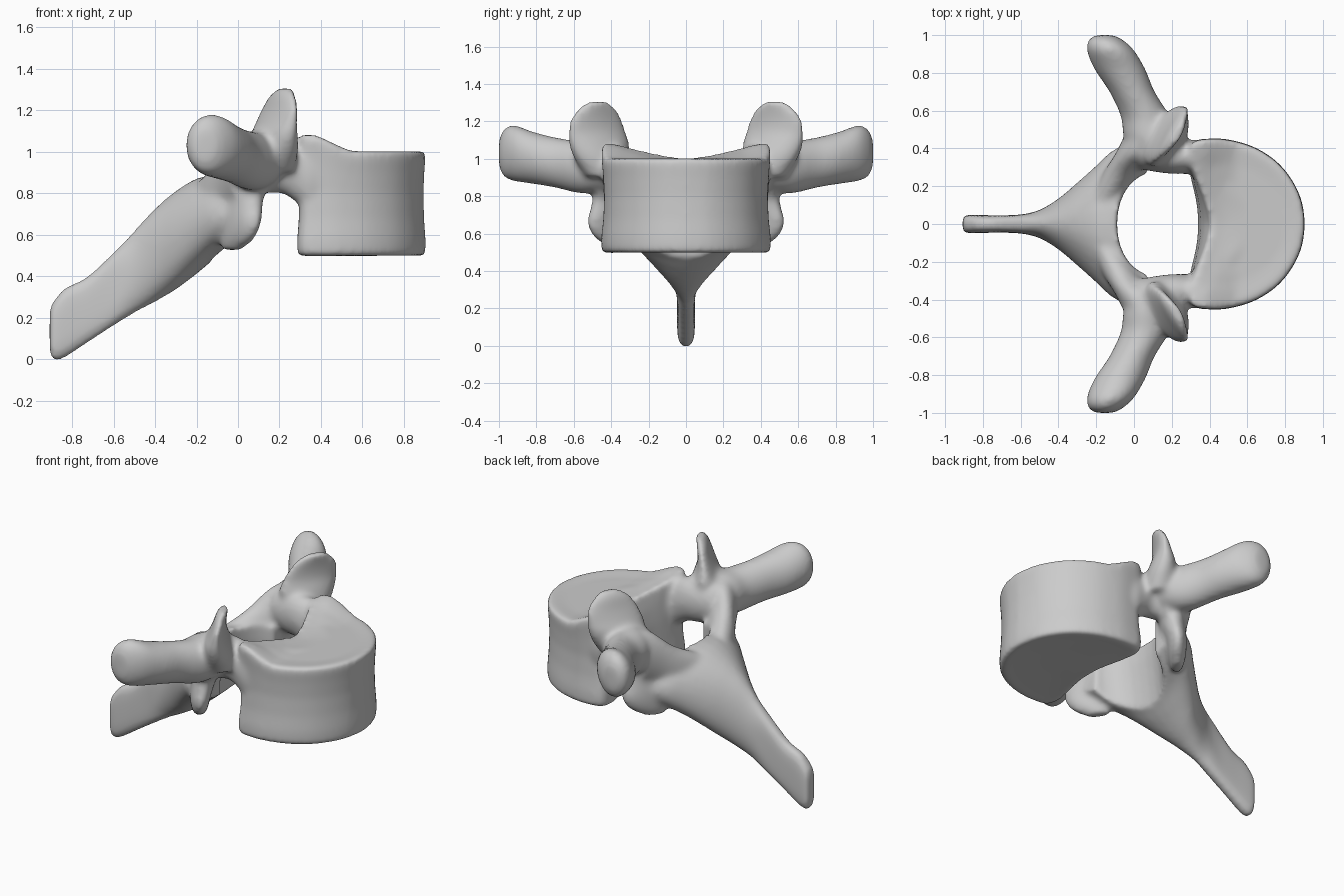
import bpy, bmesh
from math import cos, sin, pi, copysign
from mathutils import Vector as V

if "Cube" in bpy.data.objects:
    bpy.data.objects.remove(bpy.data.objects["Cube"])

N = 28


def ring(c, u, v, p=1):
    """Elliptical section about c with half-axes u and v; p < 1 squares it off."""
    c, u, v = V(c), V(u), V(v)

    def f(a):
        return copysign(abs(a) ** p, a)
    return [c + u * f(cos(2 * pi * i / N)) + v * f(sin(2 * pi * i / N)) for i in range(N)]


def refine(rings, steps):
    """Catmull-Rom interpolation between sections."""
    out = []
    for i in range(len(rings) - 1):
        quad = [rings[min(max(i + k, 0), len(rings) - 1)] for k in (-1, 0, 1, 2)]
        for s in range(steps):
            t = s / steps
            out.append([b + 0.5 * t * ((c - a) + t * ((2 * a - 5 * b + 4 * c - d)
                        + t * (3 * b - a - 3 * c + d))) for a, b, c, d in zip(*quad)])
    return out + [rings[-1]]


def loft(bm, rings, steps=5, sides=(1,)):
    """Skin the sections and cap the ends, once per side of the y plane."""
    if steps > 1:
        rings = refine(rings, steps)
    for s in sides:
        rows = [[bm.verts.new((p.x, p.y * s, p.z)) for p in r] for r in rings]
        n = len(rows[0])
        faces = [bm.faces.new((a[i], a[(i + 1) % n], b[(i + 1) % n], b[i]))
                 for a, b in zip(rows, rows[1:]) for i in range(n)]
        for r in (rows[0], rows[-1]):
            faces += bmesh.ops.triangulate(bm, faces=[bm.faces.new(r)])['faces']
        bmesh.ops.recalc_face_normals(bm, faces=faces)


def to_object(bm, name):
    mesh = bpy.data.meshes.new(name)
    bm.to_mesh(mesh)
    bm.free()
    ob = bpy.data.objects.new(name, mesh)
    bpy.context.collection.objects.link(ob)
    return ob


BOTH = (1, -1)
bm = bmesh.new()

# Vertebral body: kidney outline, waisted, with raised rear corners on top
half = [(.905, 0), (.888, .12), (.835, .235), (.75, .335), (.63, .41), (.5, .447),
        (.4, .452), (.31, .435), (.285, .36), (.3, .25), (.33, .12), (.34, 0)]
outline = half + [(x, -y) for x, y in half[-2::-1]]
outline = [r[0] for r in refine([[V((x, y, 0))] for x, y in outline], 4)][:-1]


def body_point(p, z, s, k):
    x, y = .6 + (p.x - .6) * s, p.y * s
    if p.x < .36:
        x += .06 * k * max(0, 1 - abs(y) / .4)
    return V((x, y, z + k * min(.08, max(0, .54 - x) * .48) * min(1, abs(y) / .4) ** 1.3))


levels = [(.505, .3, 0), (.5, .8, 0), (.495, .96, 0), (.51, 1, 0), (.58, 1, 0), (.68, .975, 0),
          (.8, .965, .1), (.9, .98, .5), (.975, 1, 1), (1.005, .985, 1), (1.0, .85, 1),
          (.995, .7, 1), (.995, .5, 1), (.995, .2, 1)]
loft(bm, [[body_point(p, *lv) for p in outline] for lv in levels], 1)

# Spinous process widening into the laminae: x, bottom, top, half width
spine = [(-.908, .03, .24, .042), (-.885, -.008, .285, .048), (-.83, .01, .345, .048),
         (-.73, .075, .395, .046), (-.6, .16, .515, .05), (-.5, .22, .62, .075),
         (-.4, .275, .725, .135), (-.3, .335, .81, .22), (-.2, .41, .87, .31),
         (-.12, .475, .885, .385), (-.03, .52, .89, .43), (.07, .59, .89, .44)]
loft(bm, [ring((x, 0, (b + t) / 2), (0, w, 0), (0, 0, (t - b) / 2), .6 if x < -.55 else 1)
          for x, b, t, w in spine])

# Upper laminae joining the arch to the transverse roots: x, y, z, half depth, half height
loft(bm, [ring((x, y, z), (w, 0, 0), (0, 0, h)) for x, y, z, w, h in
          [(.06, .47, .92, .11, .17), (.01, .37, .87, .11, .19), (-.07, .26, .79, .1, .16),
           (-.15, .12, .73, .09, .14)]], sides=BOTH)

# Pedicles: x, y, z, half width, half height
loft(bm, [ring((x, y, z), (0, w, 0), (0, 0, h)) for x, y, z, w, h in
          [(.48, .32, .86, .08, .14), (.36, .35, .87, .095, .19), (.3, .355, .9, .09, .16),
           (.22, .355, .935, .09, .14), (.15, .37, .94, .1, .14), (.03, .39, .94, .1, .13)]],
     sides=BOTH)

# Transverse processes: x, y, z, half width, half height
loft(bm, [ring((x, y, z), (w, 0, 0), (0, 0, h)) for x, y, z, w, h in
          [(.1, .36, .96, .11, .12), (.085, .46, .96, .14, .14), (.06, .57, .955, .13, .14),
           (-.01, .7, .98, .12, .135), (-.075, .82, 1.005, .135, .14),
           (-.125, .92, 1.03, .125, .15), (-.15, .975, 1.03, .09, .125),
           (-.155, 1.0, 1.03, .045, .07)]], sides=BOTH)

# Superior articular facets: thin leaning plates on a thick fanned base
loft(bm, [ring((x, y, z), (.5 * l, .87 * l, 0), (.87 * w, -.5 * w, 0)) for x, y, z, l, w in
          [(.17, .42, .9, .12, .09), (.175, .45, 1.0, .16, .095), (.175, .465, 1.08, .18, .08),
           (.185, .475, 1.14, .175, .055), (.2, .48, 1.2, .162, .04), (.215, .475, 1.27, .115, .032),
           (.23, .47, 1.305, .055, .025)]], sides=BOTH)

# Inferior articular processes: plates continuing the laminae downward
loft(bm, [ring((x, y, z), (.6 * l, .8 * l, 0), (.8 * w, -.6 * w, 0)) for x, y, z, l, w in
          [(-.03, .36, .525, .06, .03), (-.005, .39, .58, .12, .05), (.015, .41, .66, .14, .06),
           (.03, .4, .76, .12, .07), (.05, .39, .9, .1, .08)]], sides=BOTH)

vertebra = to_object(bm, "vertebra")

# Vertebral canal cutter, its lower rear wall following the slope of the laminae
bm = bmesh.new()
loft(bm, [ring((x, 0, z), (r, 0, 0), (0, .275, 0), .95) for x, z, r in
          [(.085, .3, .235), (.12, .78, .21), (.12, 2, .21)]], 1)
cutter = to_object(bm, "canal_cutter")
cutter.hide_render = True


# Fuse the parts, open the canal and soften the joins
def remesh():
    m = vertebra.modifiers.new("fuse", 'REMESH')
    m.mode = 'VOXEL'
    m.voxel_size = .014
    m.use_smooth_shade = True


remesh()
cut = vertebra.modifiers.new("canal", 'BOOLEAN')
cut.operation = 'DIFFERENCE'
cut.object = cutter
remesh()
soft = vertebra.modifiers.new("soften", 'SMOOTH')
soft.factor = .5
soft.iterations = 10

graph = bpy.context.evaluated_depsgraph_get()
mesh = bpy.data.meshes.new_from_object(vertebra.evaluated_get(graph))
vertebra.modifiers.clear()
vertebra.data = mesh
mesh.shade_smooth()
bpy.data.objects.remove(cutter)
